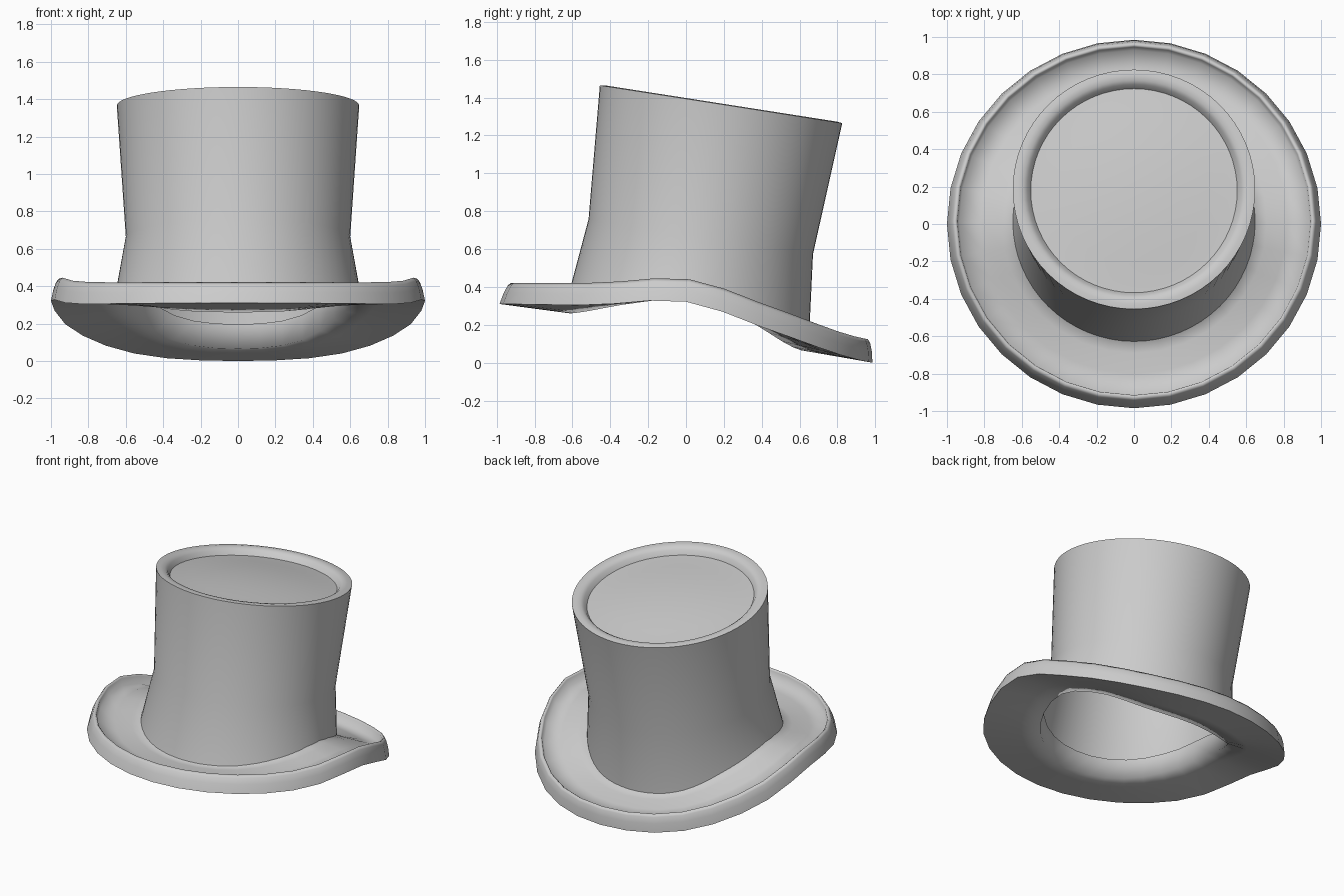
import bpy, bmesh, math

if "Cube" in bpy.data.objects:
    bpy.data.objects.remove(bpy.data.objects["Cube"])


def curve(vals, s):
    """Smooth interpolation of evenly spaced values over s in -1..1."""
    n = len(vals) - 1
    u = (s + 1) / 2 * n
    i = max(0, min(int(u), n - 1))
    t = u - i
    p = [vals[max(0, min(n, i + k))] for k in (-1, 0, 1, 2)]
    return 0.5 * (2 * p[1] + (p[2] - p[0]) * t
                  + (2 * p[0] - 5 * p[1] + 4 * p[2] - p[3]) * t * t
                  + (3 * p[1] - p[0] - 3 * p[2] + p[3]) * t ** 3)


# bend of the brim from front (-1) to back (+1)
OPENING = [0.26, 0.31, 0.335, 0.235, 0.065]
EDGE = [0.31, 0.305, 0.322, 0.155, 0.0]


def loft(name, rings, closed=False, cap=False, angle=40):
    bm = bmesh.new()
    loops = [[bm.verts.new(p) for p in ring] for ring in rings]
    n = len(loops[0])
    pairs = list(zip(loops, loops[1:]))
    if closed:
        pairs.append((loops[-1], loops[0]))
    for a, b in pairs:
        for i in range(n):
            j = (i + 1) % n
            bm.faces.new((a[i], a[j], b[j], b[i]))
    if cap:
        bm.faces.new(loops[-1])
    bmesh.ops.recalc_face_normals(bm, faces=bm.faces)
    me = bpy.data.meshes.new(name)
    bm.to_mesh(me)
    bm.free()
    ob = bpy.data.objects.new(name, me)
    bpy.context.collection.objects.link(ob)
    bpy.ops.object.select_all(action='DESELECT')
    ob.select_set(True)
    bpy.context.view_layer.objects.active = ob
    bpy.ops.object.shade_smooth_by_angle(angle=math.radians(angle))
    return ob


def brim_ring(r, lift, n=32):
    pts = []
    t = (r - 0.62) / 0.38
    for k in range(n):
        a = 2 * math.pi * k / n
        c, s = math.cos(a), math.sin(a)
        z = (1 - t) * curve(OPENING, s) + t * curve(EDGE, s) + lift
        pts.append((r * c, r * s * 0.985 + 0.15 * lift, z))
    return pts


def tilted_ring(r, y, z, tilt, n=64):
    ct, st = math.cos(tilt), math.sin(tilt)
    return [(r * math.cos(a), y + r * math.sin(a) * ct, z - r * math.sin(a) * st)
            for a in (2 * math.pi * k / n for k in range(n))]


# brim: underside, rolled outer rim, top surface and inner lip
brim_profile = [(0.62, 0.0), (0.75, 0.0), (0.88, 0.0), (1.0, 0.0),
                (0.987, 0.06), (0.972, 0.10), (0.957, 0.117), (0.945, 0.105),
                (0.935, 0.055), (0.82, 0.058), (0.71, 0.063), (0.645, 0.07),
                (0.61, 0.13)]
loft("brim", [brim_ring(r, h) for r, h in brim_profile], closed=True, angle=100)

# crown: base follows the bent brim, waist and top are tilted circles
TILT = math.atan2(0.2, 1.28)
base = []
for k in range(64):
    a = 2 * math.pi * k / 64
    base.append((0.648 * math.cos(a), 0.01 + 0.64 * math.sin(a),
                 curve(OPENING, math.sin(a)) + 0.065))
crown = [base, tilted_ring(0.6, 0.078, 0.665, TILT)]
# top edge, rim, gutter and gently domed lid: radius, height on the tilted axis
for r, h in [(0.648, 0.0), (0.62, 0.004), (0.59, 0.0), (0.57, -0.015),
             (0.552, -0.045), (0.5, -0.042), (0.4, -0.032), (0.25, -0.02),
             (0.1, -0.012)]:
    crown.append(tilted_ring(r, 0.185 + h * math.sin(TILT),
                             1.365 + h * math.cos(TILT), TILT))
loft("crown", crown, cap=True)
